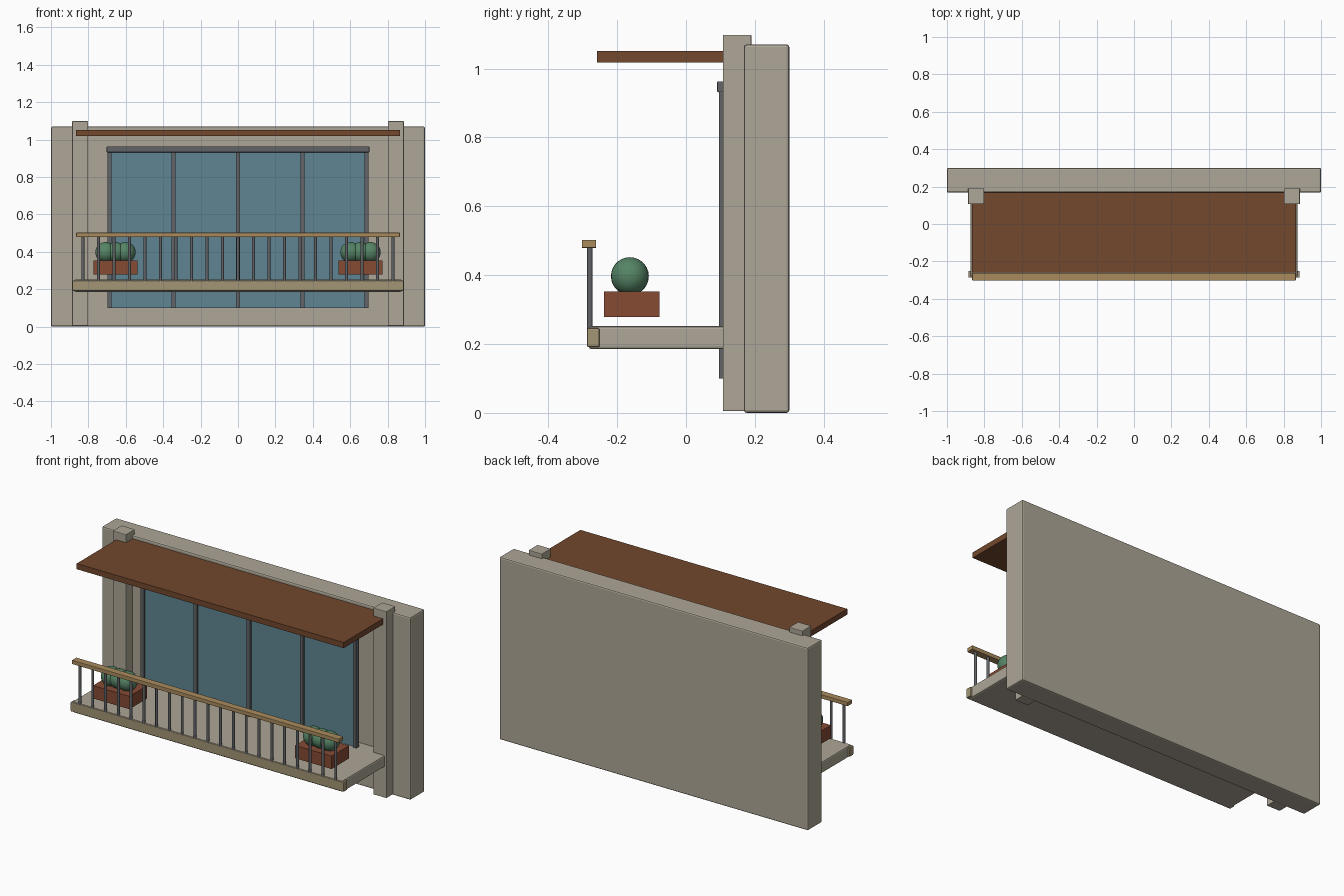
import bpy
import bmesh

if "Cube" in bpy.data.objects:
    bpy.data.objects.remove(bpy.data.objects["Cube"])


def material(name, rgb):
    m = bpy.data.materials.new(name)
    m.diffuse_color = (*rgb, 1)
    m.use_nodes = True
    m.node_tree.nodes["Principled BSDF"].inputs["Base Color"].default_value = m.diffuse_color
    return m


STONE = material("warm_stone", (0.42, 0.385, 0.31))
TRIM = material("sand_trim", (0.37, 0.30, 0.18))
WOOD = material("light_wood", (0.40, 0.26, 0.11))
BROWN = material("brown_awning", (0.17, 0.065, 0.026))
GLASS = material("blue_glass", (0.115, 0.235, 0.29))
STEEL = material("dark_steel", (0.12, 0.125, 0.135))
CLAY = material("terracotta", (0.24, 0.07, 0.034))
LEAF = material("leaf_green", (0.09, 0.23, 0.13))


def finish(name, bm, mat):
    mesh = bpy.data.meshes.new(name)
    bm.to_mesh(mesh)
    bm.free()
    mesh.materials.append(mat)
    obj = bpy.data.objects.new(name, mesh)
    bpy.context.collection.objects.link(obj)
    return obj


def box(name, x, y, z, mat, bevel=0.0):
    """Box from (min, max) ranges, with optional edge bevel."""
    bm = bmesh.new()
    bmesh.ops.create_cube(bm, size=1)
    for v in bm.verts:
        v.co = [r[0] if c < 0 else r[1] for c, r in zip(v.co, (x, y, z))]
    obj = finish(name, bm, mat)
    if bevel:
        mod = obj.modifiers.new("bevel", 'BEVEL')
        mod.width = bevel
        mod.segments = 2
    return obj


# Wall, side columns and awning
box("wall", (-1, 1), (0.168, 0.30), (0, 1.07), STONE, 0.008)
for side, s in (("left", -1), ("right", 1)):
    box(side + "_column", (s * 0.844 - 0.043, s * 0.844 + 0.043),
        (0.107, 0.19), (0.005, 1.098), STONE, 0.003)
box("awning", (-0.865, 0.865), (-0.258, 0.172), (1.018, 1.051), BROWN)

# Balcony floor and front fascia
box("balcony_slab", (-0.875, 0.875), (-0.282, 0.172), (0.185, 0.252), STONE, 0.008)
box("slab_fascia", (-0.885, 0.885), (-0.287, -0.251), (0.191, 0.246), TRIM, 0.004)

# Window: glass, mullions and header
box("window_glass", (-0.69, 0.69), (0.107, 0.12), (0.10, 0.95), GLASS)
for i in range(5):
    x = (i - 2) * 0.344
    box(f"window_mullion_{i + 1}", (x - 0.011, x + 0.011),
        (0.096, 0.121), (0.10, 0.95), STEEL)
box("window_header", (-0.702, 0.702), (0.09, 0.125), (0.931, 0.963), STEEL, 0.004)

# Railing: handrail and round balusters
box("handrail", (-0.865, 0.865), (-0.302, -0.261), (0.479, 0.502), WOOD, 0.002)
for i in range(21):
    bm = bmesh.new()
    bmesh.ops.create_cone(bm, cap_ends=True, segments=10, radius1=0.008,
                          radius2=0.008, depth=0.25)
    bmesh.ops.translate(bm, verts=bm.verts, vec=((i - 10) * 0.0829, -0.279, 0.36))
    for f in bm.faces:
        f.smooth = len(f.verts) == 4
    finish(f"baluster_{i + 1}", bm, STEEL)

# Planters, each with three round shrubs
for side, s in (("left", -1), ("right", 1)):
    cx = s * 0.655
    box(side + "_planter", (cx - 0.118, cx + 0.118), (-0.238, -0.077),
        (0.278, 0.353), CLAY)
    for k in (-1, 0, 1):
        bm = bmesh.new()
        bmesh.ops.create_uvsphere(bm, u_segments=24, v_segments=14, radius=0.055)
        bmesh.ops.translate(bm, verts=bm.verts, vec=(cx + k * 0.053, -0.163, 0.397))
        for f in bm.faces:
            f.smooth = True
        finish(f"{side}_shrub_{k + 2}", bm, LEAF)
